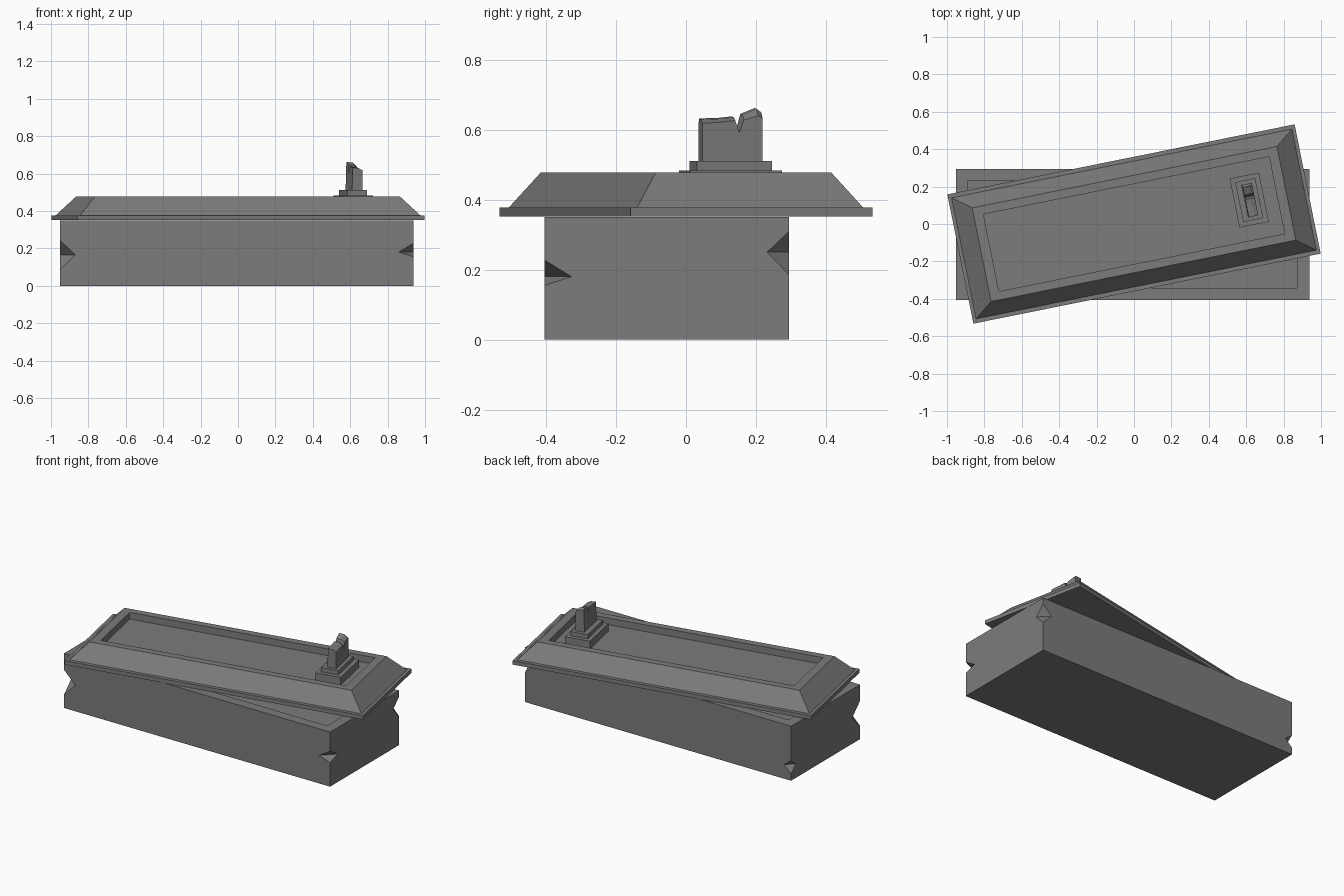
import bpy, bmesh, math
from mathutils import Matrix, Vector

if "Cube" in bpy.data.objects:
    bpy.data.objects.remove(bpy.data.objects["Cube"])

stone = bpy.data.materials.new("grey_stone")
stone.diffuse_color = (0.2, 0.2, 0.2, 1)
stone.use_nodes = True
stone.node_tree.nodes["Principled BSDF"].inputs["Base Color"].default_value = stone.diffuse_color
ANGLE = math.radians(11.4)


def finish(name, bm, matrix=Matrix()):
    bmesh.ops.recalc_face_normals(bm, faces=bm.faces)
    mesh = bpy.data.meshes.new(name)
    bm.to_mesh(mesh)
    bm.free()
    mesh.materials.append(stone)
    ob = bpy.data.objects.new(name, mesh)
    ob.matrix_world = matrix
    bpy.context.collection.objects.link(ob)
    return ob


def rect(bm, cx, cy, a, b, z):
    return [bm.verts.new((cx + sx * a, cy + sy * b, z))
            for sx, sy in ((-1, -1), (1, -1), (1, 1), (-1, 1))]


def bridge(bm, r0, r1):
    for i in range(4):
        j = (i + 1) % 4
        bm.faces.new((r0[i], r0[j], r1[j], r1[i]))


def stacked(name, rings, matrix):
    """Closed solid from rectangles (half x, half y, z)."""
    bm = bmesh.new()
    loops = [rect(bm, 0, 0, *r) for r in rings]
    for r0, r1 in zip(loops, loops[1:]):
        bridge(bm, r0, r1)
    bm.faces.new(loops[0][::-1])
    bm.faces.new(loops[-1])
    finish(name, bm, matrix)


# Coffin box with a chipped notch on each vertical corner edge
CX, CY, HX, HY, TOP = -0.0075, -0.055, 0.945, 0.35, 0.35
chips = [(0.085, 0.165, 0.245, 0.082),   # front left: low, mid, high, depth
         (0.155, 0.18, 0.228, 0.078),    # front right
         (0.185, 0.25, 0.31, 0.063),     # back right
         (0.045, 0.09, 0.13, 0.05)]      # back left
bm = bmesh.new()
bottom = rect(bm, CX, CY, HX, HY, 0)
top = rect(bm, CX, CY, HX, HY, TOP)
dirs = [Vector(d) for d in ((1, 0, 0), (0, 1, 0), (-1, 0, 0), (0, -1, 0))]
notch = []
for i, (lo, mid, hi, d) in enumerate(chips):
    x, y = bottom[i].co.x, bottom[i].co.y
    low, high = bm.verts.new((x, y, lo)), bm.verts.new((x, y, hi))
    centre = Vector((x, y, mid))
    ahead = bm.verts.new(centre + dirs[i] * d)
    behind = bm.verts.new(centre - dirs[i - 1] * d)
    bm.faces.new((high, ahead, behind))
    bm.faces.new((low, behind, ahead))
    notch.append((low, high, ahead, behind))
for i in range(4):
    j = (i + 1) % 4
    l0, h0, a0, _ = notch[i]
    l1, h1, _, b1 = notch[j]
    bm.faces.new((bottom[i], bottom[j], l1, b1, h1, top[j], top[i], h0, a0, l0))
bm.faces.new(bottom[::-1])
inner = rect(bm, CX, CY, HX - 0.065, HY - 0.063, TOP)
floor = rect(bm, CX, CY, HX - 0.065, HY - 0.063, 0.28)
bridge(bm, top, inner)
bridge(bm, inner, floor)
bm.faces.new(floor)
finish("coffin_box", bm)

# Skewed lid with flange, sloped sides and sunken panel
turn = Matrix.Rotation(ANGLE, 4, 'Z')
stacked("lid", [(0.947, 0.3525, 0.352), (0.947, 0.3525, 0.377),
                (0.928, 0.330, 0.377), (0.831, 0.2555, 0.478),
                (0.779, 0.210, 0.478), (0.779, 0.210, 0.435)], turn)

# Two-step plinth
place = Matrix.Translation((0.616, 0.1275, 0)) @ turn
stacked("plinth", [(0.080, 0.134, 0.43), (0.080, 0.134, 0.484),
                   (0.0545, 0.109, 0.484), (0.0545, 0.109, 0.511)], place)

# Broken stump of the monument: jagged top (y, z at left, z at right)
jag = [(-0.088, 0.632, 0.618), (-0.03, 0.634, 0.622), (0.008, 0.638, 0.626),
       (0.02, 0.597, 0.592), (0.033, 0.645, 0.628), (0.075, 0.662, 0.64),
       (0.088, 0.652, 0.632)]
bm = bmesh.new()
cols = [[bm.verts.new(p) for p in ((-0.028, y, 0.51), (-0.024, y, zl),
                                   (0.008, y, zl - 0.003), (0.028, y, zr),
                                   (0.028, y, 0.51))]
        for y, zl, zr in jag]
for c0, c1 in zip(cols, cols[1:]):
    for k in range(5):
        m = (k + 1) % 5
        bm.faces.new((c0[k], c0[m], c1[m], c1[k]))
bm.faces.new(cols[0])
bm.faces.new(cols[-1][::-1])
finish("broken_stump", bm, Matrix.Translation((0.004, 0, 0)) @ place)
